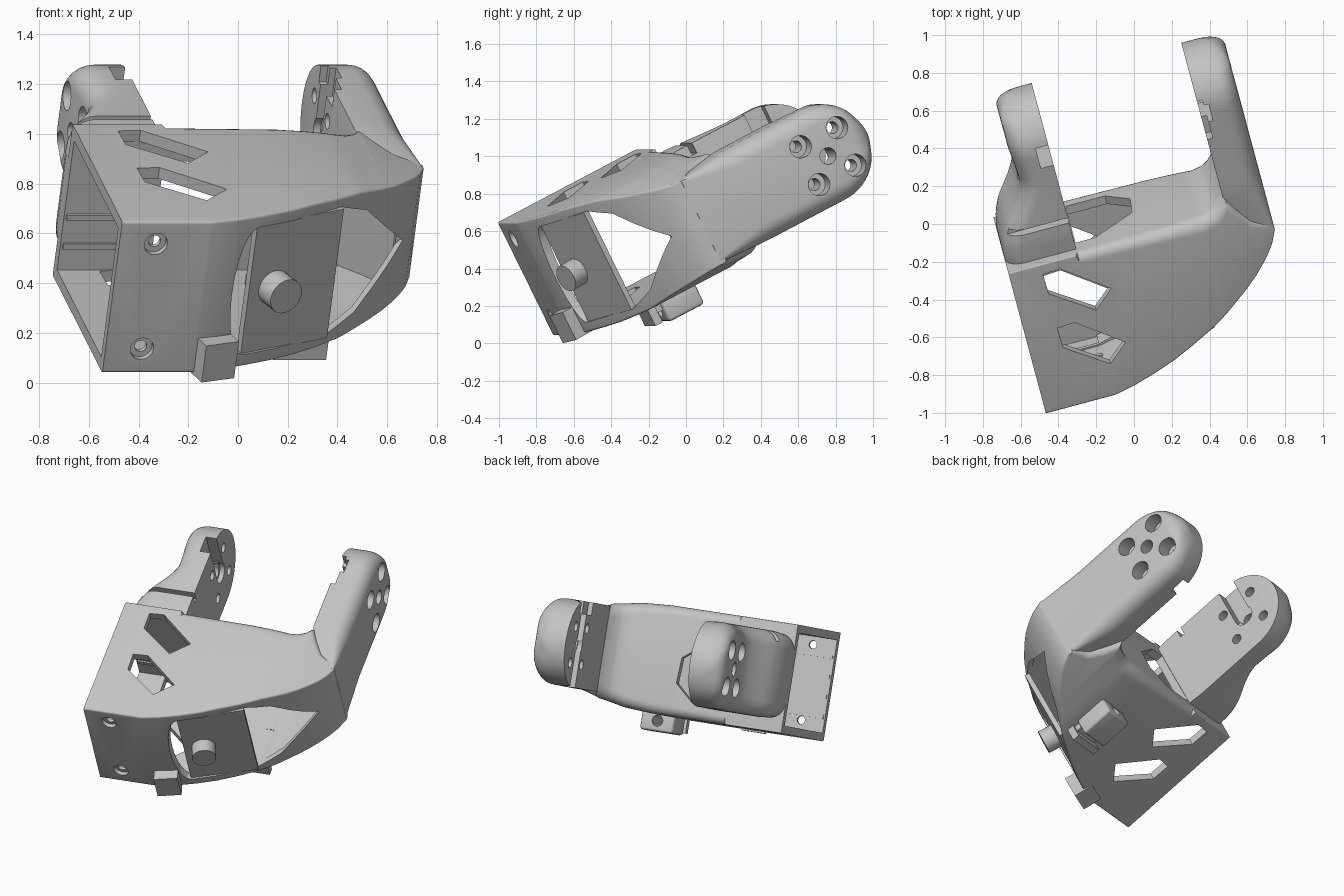
import bpy, bmesh, math
from mathutils import Matrix

if "Cube" in bpy.data.objects:
    bpy.data.objects.remove(bpy.data.objects["Cube"])

# The bracket is built square, then yawed and pitched into its resting pose
POSE = Matrix.Rotation(math.radians(15), 4, 'Z') @ Matrix.Rotation(math.radians(27), 4, 'X')
MID = 0.622        # centre height of the body
PIVOT = 0.985      # arm pivot along the depth
TIP = 0.27         # arm tip radius
FILLET = 0.1

grey = bpy.data.materials.new("light grey plastic")
grey.use_nodes = True
COLOUR = (0.55, 0.55, 0.55, 1)
grey.diffuse_color = COLOUR
grey.node_tree.nodes["Principled BSDF"].inputs["Base Color"].default_value = COLOUR


def loft(name, sections):
    bm = bmesh.new()
    rings = [[bm.verts.new(p) for p in s] for s in sections]
    n = len(rings[0])
    for r, q in zip(rings, rings[1:]):
        for i in range(n):
            bm.faces.new((r[i], r[(i + 1) % n], q[(i + 1) % n], q[i]))
    bm.faces.new(rings[0])
    bm.faces.new(rings[-1])
    bmesh.ops.recalc_face_normals(bm, faces=bm.faces)
    mesh = bpy.data.meshes.new(name)
    bm.to_mesh(mesh)
    bm.free()
    mesh.materials.append(grey)
    obj = bpy.data.objects.new(name, mesh)
    obj.matrix_world = POSE
    bpy.context.collection.objects.link(obj)
    return obj


def prism(name, points, axis, start, end):
    def place(p, d):
        q = list(p)
        q.insert(axis, d)
        return q
    return loft(name, [[place(p, d) for p in points] for d in (start, end)])


def rod(name, centre, radius, axis, start, end, n=28):
    ring = [(centre[0] + radius * math.cos(math.tau * i / n),
             centre[1] + radius * math.sin(math.tau * i / n)) for i in range(n)]
    return prism(name, ring, axis, start, end)


def box(name, x, y, z):
    return prism(name, [(x[0], y[0]), (x[1], y[0]), (x[1], y[1]), (x[0], y[1])], 2, *z)


def rounded(u0, u1, v0, v1, r0, r1, n=7):
    # rectangle with one radius on its low-u side and one on its high-u side
    pts = []
    for u, v, r, a in ((u1 - r1, v1 - r1, r1, 0), (u0 + r0, v1 - r0, r0, 90),
                       (u0 + r0, v0 + r0, r0, 180), (u1 - r1, v0 + r1, r1, 270)):
        for i in range(n):
            t = math.radians(a + 90 * i / (n - 1))
            pts.append((u + r * math.cos(t), v + r * math.sin(t)))
    return pts


def lerp(table, x):
    for (x0, y0), (x1, y1) in zip(table, table[1:]):
        if x <= x1:
            t = max(0, (x - x0) / (x1 - x0))
            return y0 + (y1 - y0) * t
    return table[-1][1]


def cut(obj, *cutters):
    bpy.context.view_layer.objects.active = obj
    for c in cutters:
        c.hide_render = True
        m = obj.modifiers.new("cut", 'BOOLEAN')
        m.operation, m.solver, m.object = 'DIFFERENCE', 'EXACT', c
        bpy.ops.object.modifier_apply(modifier=m.name)
        bpy.data.objects.remove(c)


# Body shell: sections across the width
FRONT = [(-.33, -.465), (-.22, -.441), (-.1, -.403), (.02, -.357), (.13, -.303), (.24, -.247), (.33, -.192),
         (.42, -.13), (.49, -.08), (.55, -.03), (.6, .02), (.645, .07), (.68, .12), (.712, .19)]
BACK = [(.36, .4), (.42, .42), (.46, .45), (.5, .5), (.54, .41), (.6, .3), (.68, .25), (.712, .23)]
HALF = [(.15, .341), (.35, .328), (.5, .296), (.6, .276), (.712, .25)]
ROUND = [(-.34, .006), (-.33, .05), (.3, .07), (.5, .1), (.6, .05), (.712, .015)]
# The hollow ends in a wall running diagonally behind the window
HOLLOW = [(.43, .35), (.5, .24), (.56, .14), (.62, .075)]
stations = sorted({-.71, -.34, .36, .43, .46, .5, .54} | {x for x, _ in FRONT})


def body_section(x):
    h = lerp(HALF, x)
    ring = rounded(lerp(FRONT, x), lerp(BACK, x), MID - h, MID + h, .012, lerp(ROUND, x))
    return [(x, u, v) for u, v in ring]


def cavity_section(x):
    h = lerp(HALF, x) - .05
    y0 = lerp(FRONT, x) + .045
    y1 = lerp(HOLLOW, x)
    return [(x, y0, MID - h), (x, y1, MID - h), (x, y1, MID + h), (x, y0, MID + h)]


body = loft("body_shell", [body_section(x) for x in stations])
cut(body, loft("cavity", [cavity_section(x) for x in [-.8] + [s for s in stations if -.5 < s < .61]]))

# Pointed window in the curved front, with a bowed left edge
half_window = [(.27, .287), (.4, .23), (.62, 0)]
bow = [(-.12 - .085 * math.sin(math.pi * i / 12), .287 * math.cos(math.pi * i / 12)) for i in range(13)]
outline = half_window + [(x, -z) for x, z in half_window[-2::-1]] + bow[::-1]
cut(body, prism("window", [(x, MID + z) for x, z in outline], 1, -.6, .06))

# Paired slots through top and bottom, and the pointed opening in the back
slot = [(-.535, .34), (-.44, .346), (-.205, .155), (-.312, .055), (-.532, .22)]
for shift in (0, -.33):
    cut(body, prism("slot", [(x, y + shift) for x, y in slot], 2, .1, 1.2))
cut(body, prism("back_opening", [(-.325, .82), (-.22, .82), (.005, .65), (.015, .49), (-.11, .38), (-.325, .38)],
                1, .3, .5))

# Countersunk screw holes in the front
for z in (.39, .863):
    cut(body, rod("screw_hole", (-.558, z), .025, 1, -.6, -.3),
        rod("countersink", (-.558, z), .048, 1, -.6, -.44))


# Arms: sections along the depth, flat inside and filleted outside
def arm(name, sign, inner, outer, start, fillet):
    ys = [start + (PIVOT - start) * i / 22 for i in range(22)]
    ys += [PIVOT + TIP * math.sin(math.radians(a)) for a in range(0, 89, 4)]
    sections = []
    for y in ys:
        h = math.sqrt(TIP ** 2 - max(0, y - PIVOT) ** 2)
        gap = max(0, FILLET - (PIVOT + TIP - y))
        out = lerp(outer, y) - (FILLET - math.sqrt(FILLET ** 2 - gap ** 2))
        h = min(h, lerp([(.18, .245), (.5, TIP)], y))
        ring = rounded(lerp(inner, y), out, MID + .008 - h, MID + .008 + h, .001, min(lerp(fillet, y), h * .98))
        sections.append([(sign * u, y, v) for u, v in ring])
    return loft(name, sections)


# The long arm blends out of the curved end of the body
long_arm = arm("long_arm", 1, [(.2, .64), (.25, .6), (.35, .55), (.42, .51), (.47, .49), (1.3, .49)],
               [(.2, .713), (1.3, .713)], .2, [(.2, .015), (.5, FILLET), (1.3, FILLET)])
flared_arm = arm("flared_arm", -1, [(.3, .33), (1.3, .33)],
                 [(.43, .71), (.52, .69), (.6, .655), (.7, .585), (.77, .545), (.83, .525),
                  (.93, .53), (1.05, .54), (1.3, .54)], .36, [(.3, FILLET), (1.3, FILLET)])
HOLES = [(s * .113, t * .113) for s in (1, -1) for t in (1, -1)]
for obj, inner, outer, sign in ((long_arm, .49, .713, 1), (flared_arm, .33, .54, -1)):
    cut(obj, rod("pivot_hole", (PIVOT, MID), .045, 0, sign * .2, sign * .9),
        rod("pivot_recess", (PIVOT, MID), .065, 0, sign * .2, sign * (inner + .03)))
    for dy, dz in HOLES:
        spot = (PIVOT + dy, MID + dz)
        cut(obj, rod("bolt_hole", spot, .032, 0, sign * .2, sign * .9),
            rod("bolt_recess", spot, .06, 0, sign * (outer - .1), sign * .9))

# Stepped horn channels on the inner arm faces
cut(long_arm, box("horn_channel", (.4, .545), (.93, 1.03), (.3, 1)),
    box("horn_step", (.4, .52), (.83, 1.06), (.82, 1)))
cut(flared_arm, box("horn_channel", (-.4, -.2), (.92, 1.04), (MID, 1)),
    box("wire_slot", (-.8, -.2), (.565, .595), (.84, 1)))

# Inclined motor plate with its shaft, seen in the window
prism("motor_plate", [(-.125, -.4), (.27, -.252), (.26, -.222), (-.135, -.37)], 2, .33, .912)
shaft = rod("motor_shaft", (0, 0), .075, 2, -.1, .09)
shaft.matrix_world = (POSE @ Matrix.Translation((-.01, -.355, .613)) @ Matrix.Rotation(math.radians(20), 4, 'Z')
                      @ Matrix.Rotation(math.radians(90), 4, 'X'))

# Ribs along the inner back and front walls
for i, z in enumerate((.44, .57)):
    box("back_rib_%d" % (i + 1), (-.7, -.34), (.34, .36), (z - .012, z + .012))
for i in range(4):
    z = .43 + .125 * i
    box("front_rib_%d" % (i + 1), (-.7, -.34), (-.44, -.412), (z - .012, z + .012))

# Tilted tab on the lower front edge
tab = box("front_tab", (-.075, .075), (-.06, .065), (-.085, .08))
tab.matrix_world = POSE @ Matrix.Translation((-.255, -.455, .357)) @ Matrix.Rotation(math.radians(15), 4, 'Z')

# Cable clip under the body, with a tunnel and a short lip
clip = box("cable_clip", (.08, .3), (-.1, .12), (.178, .31))
bevel = clip.modifiers.new("soft_edges", 'BEVEL')
bevel.width, bevel.segments = .02, 3
bpy.context.view_layer.objects.active = clip
bpy.ops.object.modifier_apply(modifier=bevel.name)
cut(clip, rod("tunnel", (.19, .245), .035, 1, -.3, .3))
box("clip_lip", (.08, .3), (-.18, -.135), (.195, .3))
box("clip_bridge", (.1, .28), (-.15, -.08), (.25, .3))

# Smooth curved surfaces, keep edges sharp
for obj in bpy.context.collection.objects:
    if obj.type == 'MESH' and grey.name in obj.data.materials:
        bpy.ops.object.select_all(action='DESELECT')
        obj.select_set(True)
        bpy.context.view_layer.objects.active = obj
        bpy.ops.object.shade_smooth_by_angle(angle=math.radians(28))
